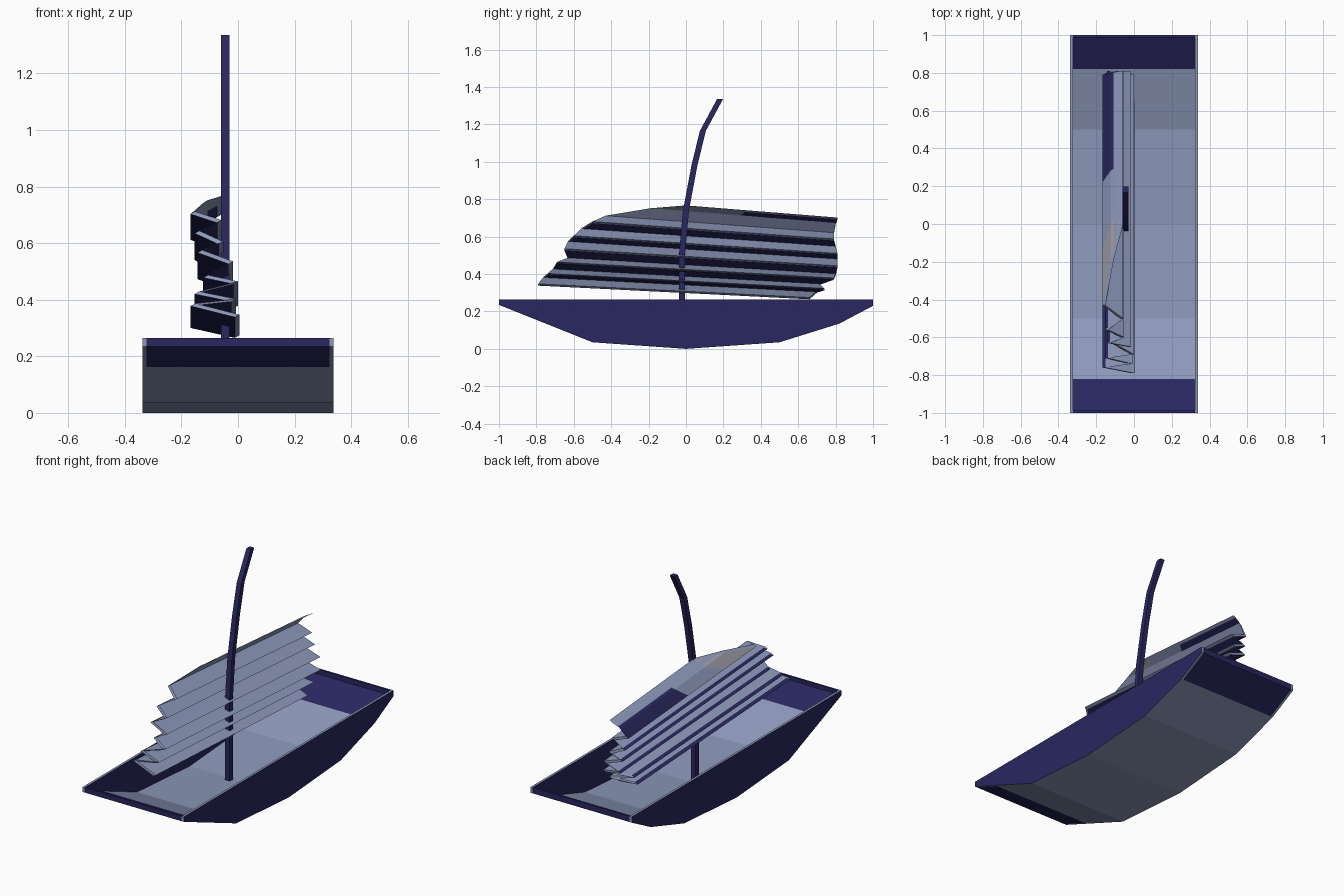
import bpy, bmesh
from mathutils import Vector

if "Cube" in bpy.data.objects:
    bpy.data.objects.remove(bpy.data.objects["Cube"])


def material(name, color):
    m = bpy.data.materials.new(name)
    m.diffuse_color = (*color, 1)
    m.use_nodes = True
    m.node_tree.nodes["Principled BSDF"].inputs["Base Color"].default_value = m.diffuse_color
    return m


NAVY = material("navy", (0.022, 0.020, 0.115))
PALE = material("pale_blue", (0.27, 0.32, 0.50))
GREY = material("warm_grey", (0.36, 0.35, 0.40))


def make(name, bm, mats):
    bmesh.ops.recalc_face_normals(bm, faces=bm.faces)
    me = bpy.data.meshes.new(name)
    bm.to_mesh(me)
    bm.free()
    for m in mats:
        me.materials.append(m)
    ob = bpy.data.objects.new(name, me)
    bpy.context.collection.objects.link(ob)
    return ob


def prism(name, profile, x0, x1, mats, edge_mat=0):
    """Extrude a closed (y, z) profile along x."""
    bm = bmesh.new()
    a = [bm.verts.new((x0, y, z)) for y, z in profile]
    b = [bm.verts.new((x1, y, z)) for y, z in profile]
    bm.faces.new(a)
    bm.faces.new(b)
    n = len(a)
    for i in range(n):
        j = (i + 1) % n
        bm.faces.new((a[i], a[j], b[j], b[i])).material_index = edge_mat
    return make(name, bm, mats)


# hull: side walls, folded floor, end ramps and end boards
keel = [(-1, .235), (-.82, .163), (-.5, .035), (0, 0), (.5, .035), (.82, .135), (1, .23)]
TOP, HALF, WALL, FLOOR = .265, .338, .014, .012
for name, s in (("left_side", -1), ("right_side", 1)):
    prism(name, keel + [(1, TOP), (-1, TOP)], s * (HALF - WALL), s * HALF, [NAVY, PALE], 1)


def sheet(points):
    return points + [(y, z + FLOOR) for y, z in reversed(points)]


inner = HALF - WALL
prism("hull_floor", sheet(keel[1:6]), -inner, inner, [PALE])
for name, s, pts in (("front", -1, keel[:2]), ("back", 1, keel[5:])):
    prism(name + "_ramp", sheet(pts), -inner, inner, [NAVY])
    zb = .235 if s < 0 else .23
    prism(name + "_board", [(s, zb), (s, TOP), (s * .988, TOP), (s * .988, zb)],
          -inner, inner, [NAVY])

# mast: square bar along a bent path
path = [(-.022, .01), (-.022, .5), (0, .74), (.045, .98), (.09, 1.165), (.182, 1.335)]
front = [(y - .016, z) for y, z in path]
back = [(y + .016, z) for y, z in path]
prism("mast", front + back[::-1], -.06, -.03, [NAVY])

# sail: pleats as (x, z at the middle, front end y, back end y)
pleats = [(-.065, .762, 0, .81), (-.115, .732, -.19, .80), (-.16, .675, -.43, .79),
          (-.065, .64, -.5, .79), (-.145, .60, -.56, .80), (-.06, .56, -.60, .81),
          (-.135, .53, -.63, .81), (-.025, .49, -.65, .81), (-.115, .445, -.63, .80),
          (-.008, .42, -.69, .79), (-.145, .385, -.71, .71), (-.015, .358, -.74, .74),
          (-.16, .342, -.76, .70), (-.003, .303, -.79, .66)]
THICK = .016
bm = bmesh.new()
rows = []
for x, z, y0, y1 in pleats:
    slope = .05 + .03 * (z - .3) / .46
    split = [.22 + 1.1 * (z - .675), -.13 + 2.2 * (z - .675)] if z > .67 else [y0 + (y1 - y0) * k for k in (.7, .35)]
    ys = [y1, max(split[0], y0), max(split[1], y0 + .01), y0]
    rows.append([[bm.verts.new((x + d, y, z - slope * y + d * .6)) for y in ys]
                 for d in (THICK / 2, -THICK / 2)])
last = len(rows) - 1
for i in range(last):
    for side in (0, 1):
        a, b = rows[i][side], rows[i + 1][side]
        for k in range(3):
            f = bm.faces.new((a[k], a[k + 1], b[k + 1], b[k]))
            f.material_index = 1 if side == 0 else (0, 1, 2)[k] if i < 2 else 0
    for k in (0, 3):
        f = bm.faces.new((rows[i][0][k], rows[i + 1][0][k], rows[i + 1][1][k], rows[i][1][k]))
        f.material_index = 1
for i in (0, last):
    a, b = rows[i]
    for k in range(3):
        bm.faces.new((a[k], a[k + 1], b[k + 1], b[k])).material_index = 1
make("pleated_sail", bm, [NAVY, PALE, GREY])
